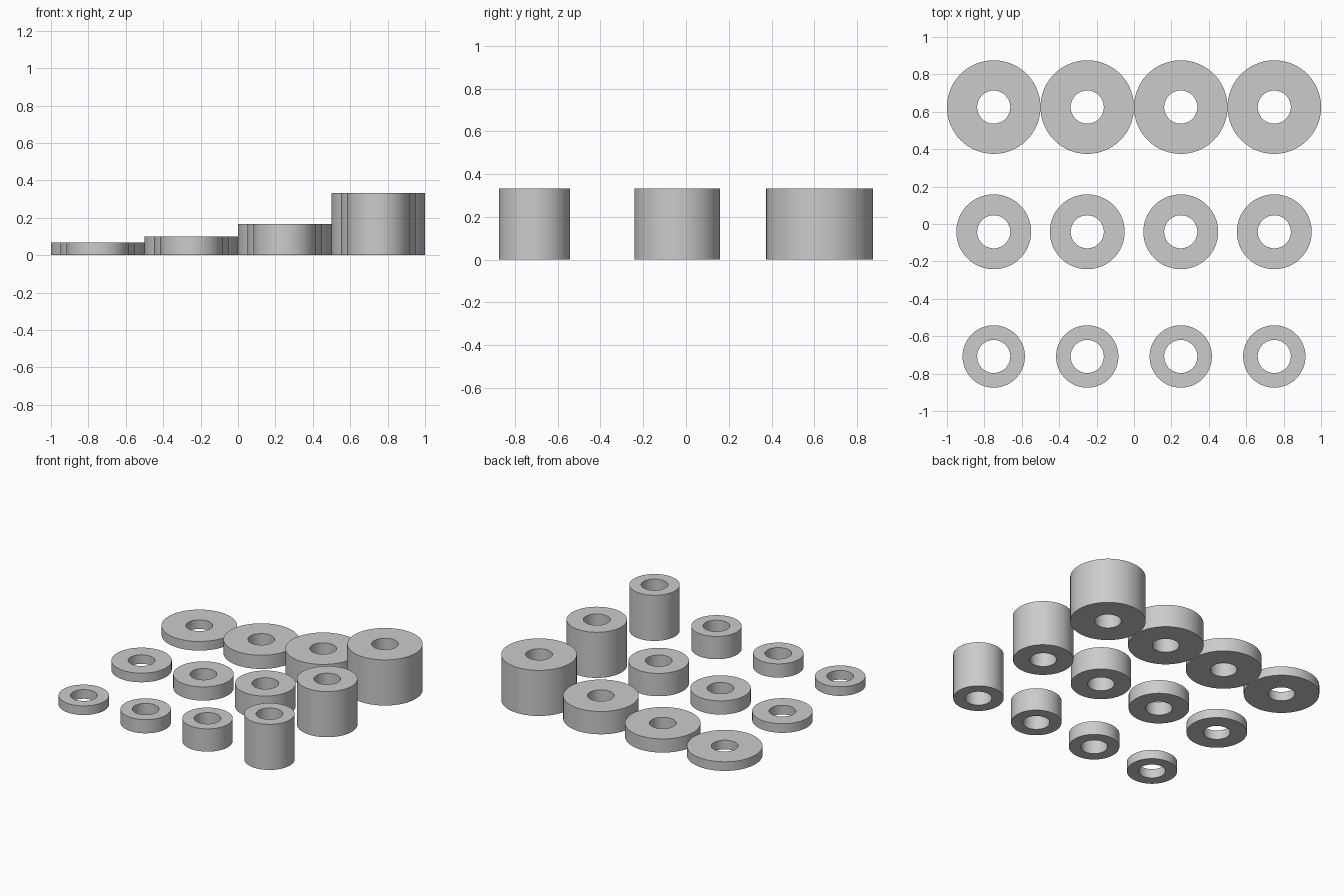
import bpy, bmesh
from math import cos, sin, tau

if "Cube" in bpy.data.objects:
    bpy.data.objects.remove(bpy.data.objects["Cube"])

SEGMENTS = 96
HOLE = 0.0885


def spacer(name, x, y, radius, height):
    """Round spacer with a straight through hole, standing on z = 0."""
    bm = bmesh.new()

    def ring(r, z):
        return [bm.verts.new((r * cos(tau * i / SEGMENTS), r * sin(tau * i / SEGMENTS), z))
                for i in range(SEGMENTS)]

    # Rectangular wall section swept around the axis
    rings = [ring(radius, 0), ring(radius, height), ring(HOLE, height), ring(HOLE, 0)]
    for k in range(4):
        a, b = rings[k], rings[(k + 1) % 4]
        for i in range(SEGMENTS):
            j = (i + 1) % SEGMENTS
            bm.faces.new((a[i], a[j], b[j], b[i]))
    bmesh.ops.recalc_face_normals(bm, faces=bm.faces)
    mesh = bpy.data.meshes.new(name)
    bm.to_mesh(mesh)
    bm.free()
    obj = bpy.data.objects.new(name, mesh)
    obj.location = (x, y, 0)
    bpy.context.collection.objects.link(obj)
    obj.select_set(True)
    bpy.context.view_layer.objects.active = obj


# Rows share a diameter, columns share a height
rows = [("small", -0.7083, 1 / 6), ("medium", -0.0417, 0.2), ("large", 0.625, 0.25)]
columns = [("thin", -0.75, 1 / 15), ("low", -0.25, 0.1), ("mid", 0.25, 1 / 6), ("tall", 0.75, 1 / 3)]
for size, y, radius in rows:
    for label, x, height in columns:
        spacer(f"{size}_{label}_spacer", x, y, radius, height)

bpy.ops.object.shade_smooth_by_angle()
